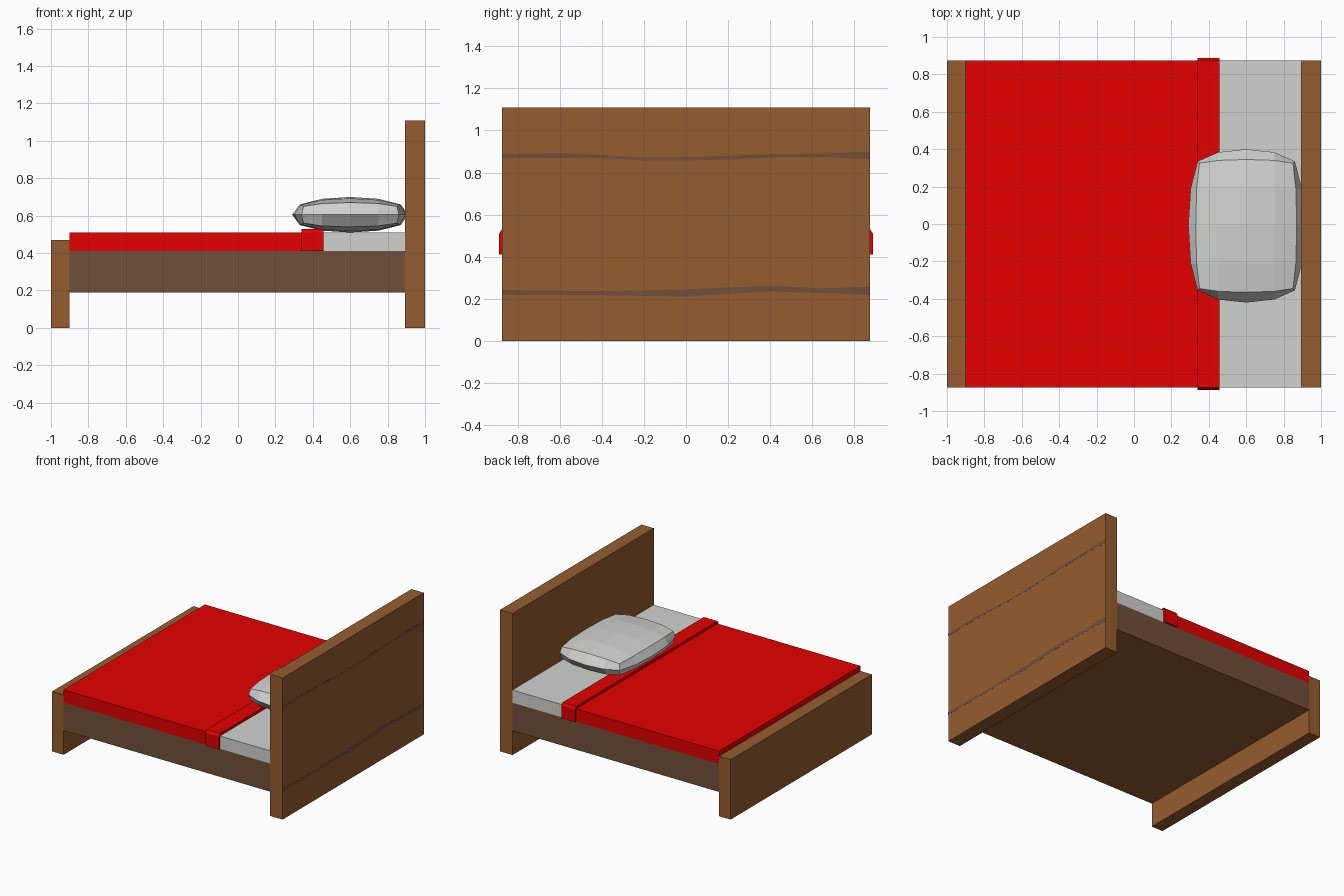
import bpy, bmesh

if "Cube" in bpy.data.objects:
    bpy.data.objects.remove(bpy.data.objects["Cube"])


def material(name, rgb):
    m = bpy.data.materials.new(name)
    m.diffuse_color = (*rgb, 1)
    m.use_nodes = True
    m.node_tree.nodes["Principled BSDF"].inputs["Base Color"].default_value = m.diffuse_color
    return m


WOOD = material("warm wood", (0.30, 0.11, 0.029))
DARK = material("dark wood", (0.165, 0.079, 0.043))
RED = material("red cloth", (0.78, 0.0, 0.0))
LINEN = material("pale linen", (0.63, 0.65, 0.62))


def add_object(name, bm, mat):
    bmesh.ops.recalc_face_normals(bm, faces=bm.faces)
    mesh = bpy.data.meshes.new(name)
    bm.to_mesh(mesh)
    bm.free()
    mesh.materials.append(mat)
    obj = bpy.data.objects.new(name, mesh)
    bpy.context.collection.objects.link(obj)
    return obj


def extrude_x(name, profile, x0, x1, mat):
    """Closed (y, z) profile extruded along x."""
    bm = bmesh.new()
    a = [bm.verts.new((x0, y, z)) for y, z in profile]
    b = [bm.verts.new((x1, y, z)) for y, z in profile]
    n = len(profile)
    bm.faces.new(a)
    bm.faces.new(b)
    for i in range(n):
        j = (i + 1) % n
        bm.faces.new((a[i], a[j], b[j], b[i]))
    return add_object(name, bm, mat)


def slab(name, x0, x1, z0, z1, mat, w=0.875):
    return extrude_x(name, [(-w, z0), (w, z0), (w, z1), (-w, z1)], x0, x1, mat)


# Bed frame; the underside of the base is the lighter wood
slab("headboard", 0.892, 0.9995, 0, 1.11, WOOD)
slab("footboard", -1.0, -0.9, 0, 0.47, WOOD)
base = slab("bed_base", -0.9, 0.892, 0.19, 0.41, DARK)
base.data.materials.append(WOOD)
for face in base.data.polygons:
    face.material_index = 1 if face.normal.z < -0.5 else 0

# Bedding
slab("blanket", -0.9, 0.34, 0.41, 0.51, RED)
slab("mattress", 0.457, 0.892, 0.41, 0.51, LINEN)
extrude_x("blanket_fold", [(-0.888, 0.41), (0.888, 0.41), (0.888, 0.51),
                           (0.875, 0.53), (-0.875, 0.53), (-0.888, 0.51)],
          0.34, 0.457, RED)

# Wavy grain strips on the outside of the headboard: (y, low z, high z)
upper = [(-0.875, .868, .888), (-0.6, .87, .893), (-0.4, .868, .884), (-0.2, .858, .872),
         (0, .857, .873), (0.2, .862, .880), (0.45, .873, .889), (0.65, .874, .890), (0.875, .863, .900)]
lower = [(-0.875, .218, .242), (-0.4, .217, .236), (0, .211, .245),
         (0.4, .235, .262), (0.65, .227, .250), (0.875, .218, .258)]
for name, rows in (("upper_grain", upper), ("lower_grain", lower)):
    outline = [(y, lo) for y, lo, hi in rows] + [(y, hi) for y, lo, hi in reversed(rows)]
    extrude_x(name, outline, 0.999, 1.0, DARK)

# Pillow: gridded cube with bulging faces
bm = bmesh.new()
bmesh.ops.create_cube(bm, size=2)
bmesh.ops.subdivide_edges(bm, edges=bm.edges[:], cuts=3, use_grid_fill=True)
for v in bm.verts:
    a, b, c = (round(t * 2) / 2 for t in v.co)
    fa, fb, fc = 1 - a * a, 1 - b * b, 1 - abs(c)
    x = a * (0.25 + 0.02 * fb + fc * (0.01 + 0.03 * fb)) if abs(a) == 1 else a * 0.30
    y = b * (0.335 + 0.02 * fa + fc * (0.01 + 0.045 * fa)) if abs(b) == 1 else b * 0.40
    z = c * (0.045 + 0.01 * fb + 0.02 * fa + 0.02 * fa * fb)
    v.co = (0.6 + x, -0.01 + y, 0.605 + z)
add_object("pillow", bm, LINEN)
